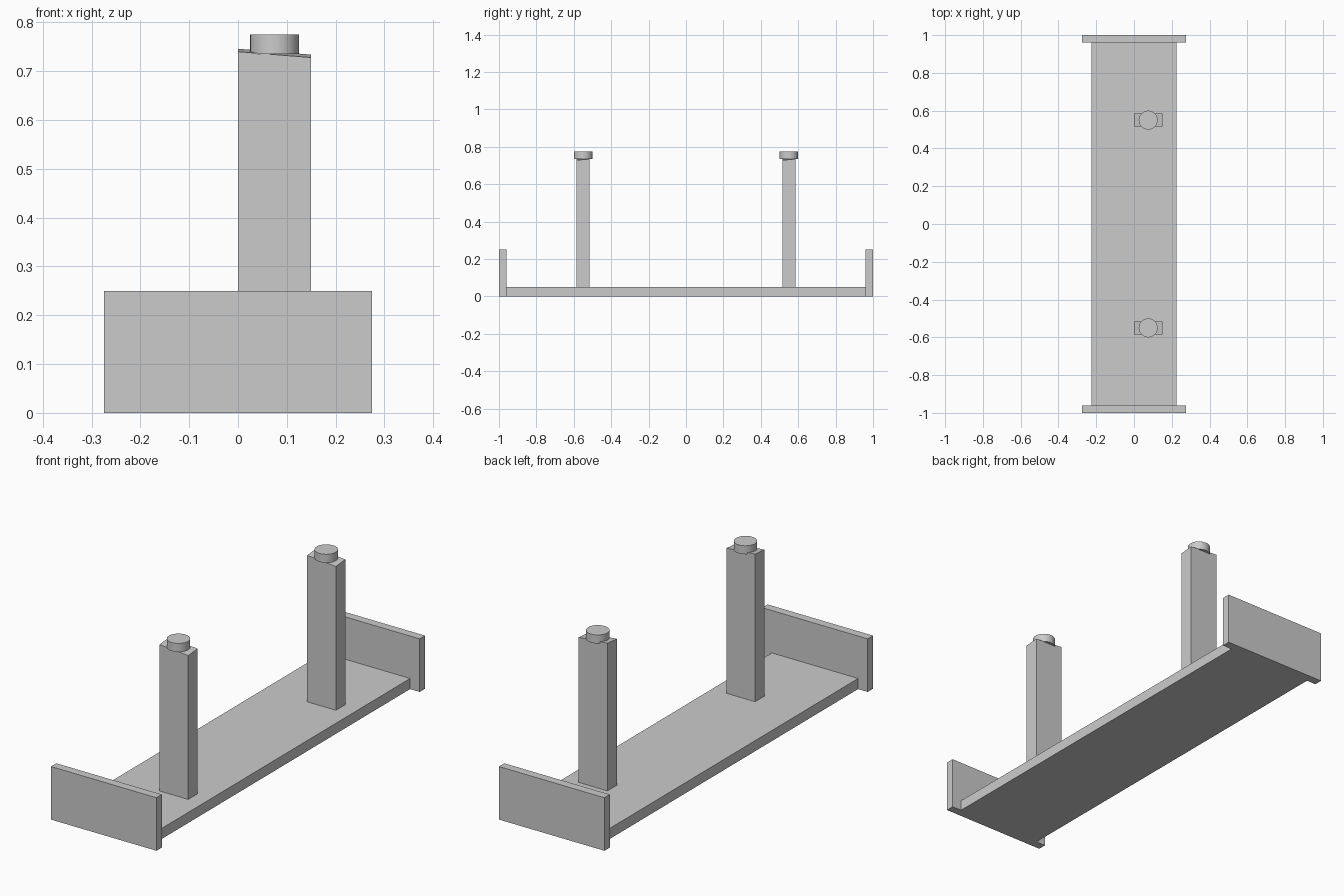
import bpy
import bmesh

cube = bpy.data.objects.get("Cube")
if cube:
    bpy.data.objects.remove(cube, do_unlink=True)

grey = bpy.data.materials.new("plain_grey")
grey.use_nodes = True
colour = (0.6, 0.6, 0.6, 1)
grey.diffuse_color = colour
grey.node_tree.nodes["Principled BSDF"].inputs["Base Color"].default_value = colour


def finish(name, bm):
    mesh = bpy.data.meshes.new(name)
    bm.to_mesh(mesh)
    bm.free()
    mesh.materials.append(grey)
    obj = bpy.data.objects.new(name, mesh)
    bpy.context.collection.objects.link(obj)
    return obj


def box(name, low, high, slope_x=0, slope_y=0):
    """Box between two corners; the slopes tilt its top face."""
    bm = bmesh.new()
    bmesh.ops.create_cube(bm, size=1)
    for v in bm.verts:
        sx, sy, top = v.co.x, v.co.y, v.co.z > 0
        v.co = [a + (b - a) * (c + 0.5) for a, b, c in zip(low, high, v.co)]
        if top:
            v.co.z += slope_x * sx + slope_y * sy
    return finish(name, bm)


# Long base plate
box("base_plate", (-0.225, -0.96, 0), (0.225, 0.96, 0.05))

for side, label in ((-1, "front"), (1, "back")):
    # Upright panel closing the end of the plate
    y = 0.98 * side
    box(label + "_end_panel", (-0.275, y - 0.02, 0), (0.275, y + 0.02, 0.25))

    # Post with a slightly tilted top
    y = 0.55 * side
    box(label + "_post", (0, y - 0.035, 0.05), (0.15, y + 0.035, 0.737),
        slope_x=-0.012, slope_y=0.006)

    # Round cap overhanging the post
    bm = bmesh.new()
    bmesh.ops.create_cone(bm, cap_ends=True, segments=48,
                          radius1=0.05, radius2=0.05, depth=0.04)
    cap = finish(label + "_post_cap", bm)
    cap.location = (0.075, y, 0.755)
    bpy.context.view_layer.objects.active = cap
    cap.select_set(True)
    bpy.ops.object.shade_smooth_by_angle()
    cap.select_set(False)
